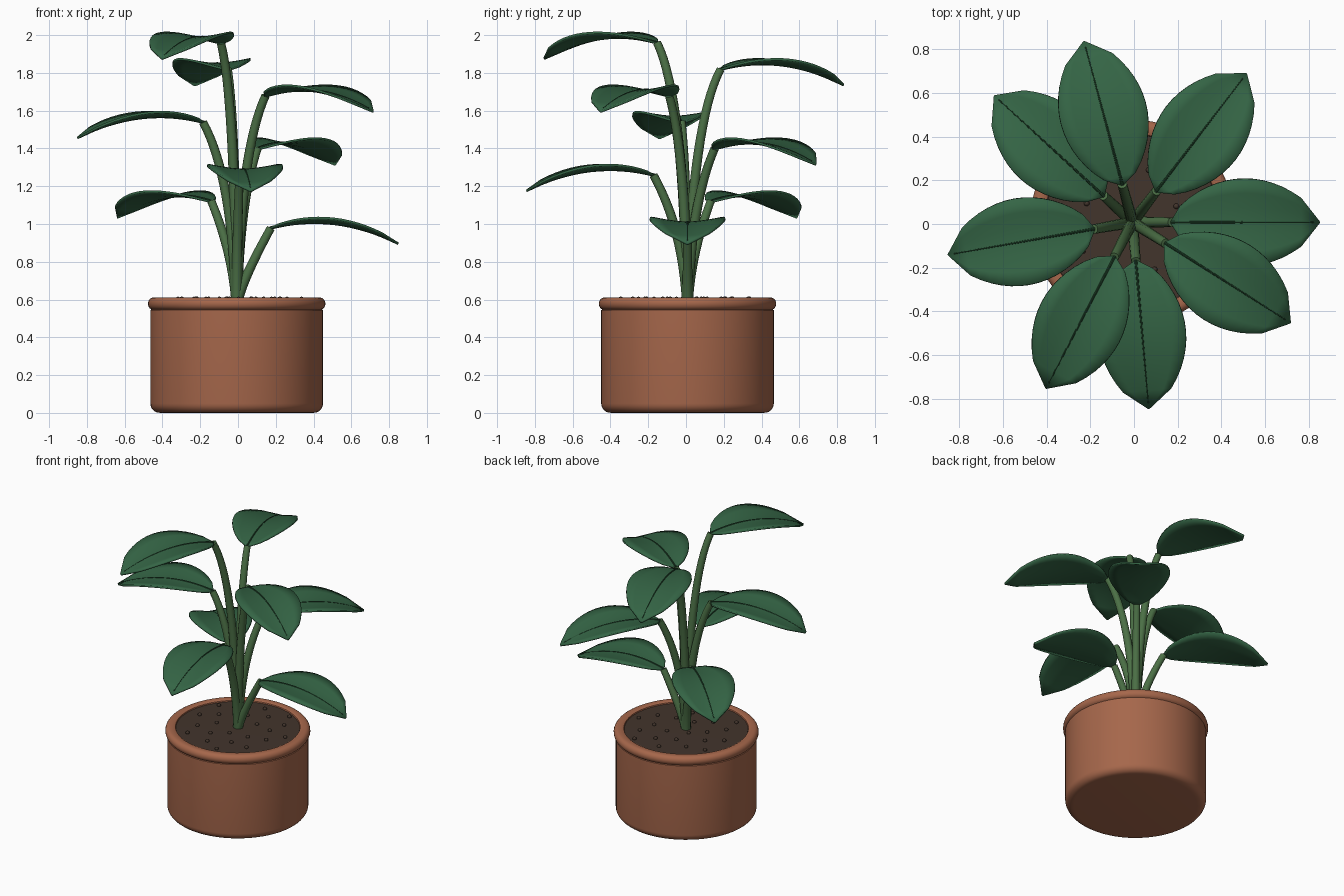
import bpy, bmesh, math
from mathutils import Vector, Matrix

if "Cube" in bpy.data.objects:
    bpy.data.objects.remove(bpy.data.objects["Cube"])

CX, CY = -0.007, 0.008          # common axis of pot and plant


def material(name, rgb):
    m = bpy.data.materials.new(name)
    m.diffuse_color = (*rgb, 1)
    m.use_nodes = True
    m.node_tree.nodes["Principled BSDF"].inputs["Base Color"].default_value = m.diffuse_color
    return m


CLAY = material("clay", (0.38, 0.135, 0.07))
SOIL = material("soil", (0.055, 0.035, 0.025))
STEM = material("stem_green", (0.07, 0.16, 0.06))
LEAF = material("leaf_green", (0.035, 0.13, 0.06))
RIB = material("midrib_green", (0.015, 0.06, 0.025))


def finish(bm, name, mat, angle=40):
    bmesh.ops.recalc_face_normals(bm, faces=bm.faces)
    me = bpy.data.meshes.new(name)
    bm.to_mesh(me)
    bm.free()
    me.materials.append(mat)
    ob = bpy.data.objects.new(name, me)
    bpy.context.collection.objects.link(ob)
    bpy.ops.object.select_all(action='DESELECT')
    ob.select_set(True)
    bpy.context.view_layer.objects.active = ob
    bpy.ops.object.shade_smooth_by_angle(angle=math.radians(angle))
    return ob


def lathe(name, profile, mat, sides=64):
    bm = bmesh.new()
    vs = [bm.verts.new((r, 0, z)) for r, z in profile]
    es = [bm.edges.new(p) for p in zip(vs, vs[1:])]
    bmesh.ops.spin(bm, geom=vs + es, cent=(0, 0, 0), axis=(0, 0, 1),
                   angle=math.tau, steps=sides, use_duplicate=False)
    bmesh.ops.remove_doubles(bm, verts=bm.verts, dist=1e-4)
    ob = finish(bm, name, mat)
    ob.location = (CX, CY, 0)
    return ob


def tube(name, pts, radii, mat, placement, sides=12):
    # path lies in the local xz plane
    bm = bmesh.new()
    rings = []
    for i, (p, r) in enumerate(zip(pts, radii)):
        d = (pts[min(i + 1, len(pts) - 1)] - pts[max(i - 1, 0)]).normalized()
        u, v = Vector((0, 1, 0)), d.cross(Vector((0, 1, 0)))
        rings.append([bm.verts.new(p + r * (math.cos(a) * u + math.sin(a) * v))
                      for a in (math.tau * k / sides for k in range(sides))])
    for a, b in zip(rings, rings[1:]):
        for k in range(sides):
            n = (k + 1) % sides
            bm.faces.new((a[k], a[n], b[n], b[k]))
    bm.faces.new(rings[0])
    bm.faces.new(rings[-1])
    finish(bm, name, mat).matrix_world = placement


# Leaf: arched spine, lifted edges, tapered outline
R0, LENGTH, HALF, LIFT = 0.175, 0.681, 0.2, 0.028


def spine(t, z):
    return Vector((R0 + LENGTH * t, 0, z + 0.18 * t - 0.26 * t * t))


def leaf(name, z, placement):
    bm = bmesh.new()
    n, across = 16, (-1, -0.67, -0.33, 0, 0.33, 0.67, 1)
    rows = []
    for i in range(n + 1):
        t = i / n
        if i == n - 1:
            continue            # keeps the blunt pointed tip
        w = HALF * max(math.sin(math.pi * t), 0) ** 0.6
        w = w if 0 < i < n else 0.004
        rows.append([bm.verts.new(spine(t, z) + Vector((0, w * s, LIFT * abs(s) ** 1.5 * w / HALF)))
                     for s in across])
    for a, b in zip(rows, rows[1:]):
        for k in range(len(across) - 1):
            bm.faces.new((a[k], b[k], b[k + 1], a[k + 1]))
    ob = finish(bm, name, LEAF)
    ob.matrix_world = placement
    mod = ob.modifiers.new("thickness", 'SOLIDIFY')
    mod.thickness = 0.012
    mod.offset = 0


# Pot with rolled rim
body = [(0, 0), (0.40, 0)]
body += [(0.407 + 0.05 * math.sin(a), 0.05 - 0.05 * math.cos(a))
         for a in (math.pi / 2 * k / 6 for k in range(1, 7))]
body += [(0.457, 0.545)]
body += [(0.44 + 0.03 * math.cos(a), 0.578 + 0.033 * math.sin(a))
         for a in (math.radians(-70 + 20 * k) for k in range(9))]
body += [(0.415, 0.611), (0.404, 0.605), (0.40, 0.59), (0.40, 0.56), (0, 0.56)]
lathe("pot", body, CLAY)

# Soil and its crumbs
lathe("soil", [(0, 0.57), (0.401, 0.57), (0.401, 0.598), (0, 0.602)], SOIL)
bm = bmesh.new()
for i in range(1, 25):
    r, a = 0.37 * math.sqrt(i / 24), i * 2.4
    bmesh.ops.create_icosphere(bm, subdivisions=2, radius=0.013, matrix=Matrix.Translation(
        (r * math.cos(a) + CX, r * math.sin(a) + CY, 0.603)))
finish(bm, "soil_crumbs", SOIL)

# Eight stems and leaves rising in a golden-angle spiral
for i in range(8):
    z = 0.975 + 0.14 * i
    place = Matrix.Translation((CX, CY, 0)) @ Matrix.Rotation(math.radians(137.5 * i), 4, 'Z')
    p0, p1, p2 = Vector((0, 0, 0.58)), Vector((0.025, 0, z - 0.28)), Vector((R0 + 0.006, 0, z + 0.004))
    ts = [k / 16 for k in range(17)]
    path = [p0 * (1 - t) ** 2 + p1 * 2 * t * (1 - t) + p2 * t * t for t in ts]
    tube(f"stem_{i + 1}", path, [0.029 - 0.007 * t for t in ts], STEM, place)
    leaf(f"leaf_{i + 1}", z, place)
    ribs = [0.96 * k / 12 for k in range(13)]
    tube(f"midrib_{i + 1}", [spine(t, z + 0.005) for t in ribs],
         [0.007 - 0.004 * t for t in ribs], RIB, place, 8)
